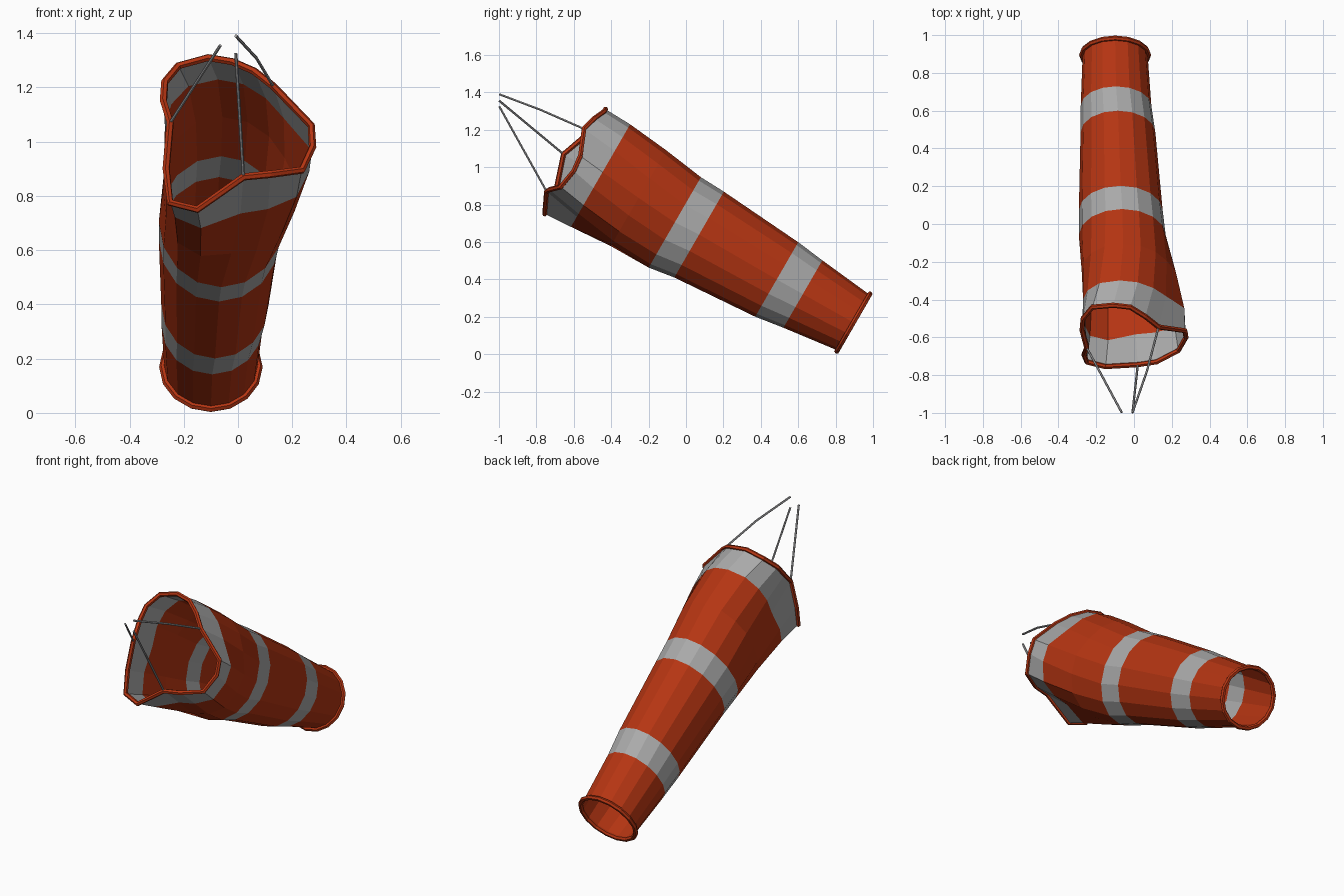
import bpy, bmesh, math
from mathutils import Vector

cube = bpy.data.objects.get("Cube")
if cube:
    bpy.data.objects.remove(cube, do_unlink=True)


def material(name, rgb):
    m = bpy.data.materials.new(name)
    m.use_nodes = True
    m.diffuse_color = (*rgb, 1)
    m.node_tree.nodes["Principled BSDF"].inputs["Base Color"].default_value = (*rgb, 1)
    return m


orange = material("orange fabric", (0.46, 0.035, 0.006))
grey = material("pale stripe", (0.40, 0.40, 0.40))
cord_grey = material("cord grey", (0.40, 0.40, 0.41))

SIDES = 16
ACROSS = Vector((1, 0, 0))
UP = Vector((0, 0.5, 0.866))      # upward direction in each cross-section
AXIS = Vector((0, -0.866, 0.5))   # from tail to mouth


def ring(cx, cy, cz, rx, rz):
    """Elliptical cross-section, clockwise from the top."""
    c = Vector((cx, cy, cz))
    angles = [2 * math.pi * i / SIDES for i in range(SIDES)]
    return [c + ACROSS * rx * math.sin(a) + UP * rz * math.cos(a) for a in angles]


def tube(name, points, radius, mat, closed):
    curve = bpy.data.curves.new(name, "CURVE")
    curve.dimensions = "3D"
    curve.bevel_depth = radius
    curve.bevel_resolution = 1
    curve.use_fill_caps = not closed
    s = curve.splines.new("POLY")
    s.points.add(len(points) - 1)
    for p, co in zip(s.points, points):
        p.co = (*co, 1)
    s.use_cyclic_u = closed
    s.use_smooth = False
    curve.materials.append(mat)
    ob = bpy.data.objects.new(name, curve)
    bpy.context.collection.objects.link(ob)
    bpy.ops.object.select_all(action="DESELECT")
    ob.select_set(True)
    bpy.context.view_layer.objects.active = ob
    bpy.ops.object.convert(target="MESH")


# Crumpled mouth edge, clockwise from the top
mouth = [Vector(p) for p in (
    (-0.11, -0.43, 1.31), (-0.02, -0.44, 1.295), (0.06, -0.49, 1.26), (0.13, -0.545, 1.205),
    (0.27, -0.565, 1.06), (0.275, -0.60, 0.98), (0.235, -0.67, 0.895), (0.12, -0.73, 0.88),
    (0.02, -0.745, 0.87), (-0.15, -0.755, 0.75), (-0.25, -0.73, 0.775), (-0.265, -0.69, 0.90),
    (-0.25, -0.655, 1.07), (-0.275, -0.56, 1.15), (-0.27, -0.50, 1.22), (-0.22, -0.44, 1.28))]


def blended(section, weight):
    """Pull a round section part of the way towards the mouth outline."""
    out = []
    for p, m in zip(section, mouth):
        flat = m - AXIS * (m - p).dot(AXIS)
        out.append(p.lerp(flat, weight))
    return out


# Sections from tail to mouth; bands between them alternate in colour
sections = [
    ring(-0.10, 0.895, 0.170, 0.172, 0.172),
    ring(-0.095, 0.625, 0.322, 0.187, 0.208),
    ring(-0.085, 0.485, 0.400, 0.198, 0.230),
    ring(-0.070, 0.070, 0.640, 0.222, 0.265),
    ring(-0.062, -0.060, 0.705, 0.230, 0.279),
    blended(ring(-0.04, -0.26, 0.825, 0.245, 0.298), 0.25),
    blended(ring(-0.01, -0.46, 0.950, 0.27, 0.315), 0.65),
    mouth,
]
striped = {1, 3, 6}

# Sleeve
bm = bmesh.new()
rows = [[bm.verts.new(p) for p in s] for s in sections]
for band, (a, b) in enumerate(zip(rows, rows[1:])):
    for i in range(SIDES):
        j = (i + 1) % SIDES
        f = bm.faces.new((a[i], a[j], b[j], b[i]))
        f.material_index = int(band in striped)
bmesh.ops.recalc_face_normals(bm, faces=bm.faces)
mesh = bpy.data.meshes.new("sleeve")
bm.to_mesh(mesh)
bm.free()
mesh.materials.append(orange)
mesh.materials.append(grey)
bpy.context.collection.objects.link(bpy.data.objects.new("sleeve", mesh))

# Hems at both ends
tube("mouth_hem", mouth, 0.014, orange, True)
tube("tail_hem", ring(-0.10, 0.895, 0.169, 0.177, 0.177), 0.014, orange, True)

# Bridle cords
cords = {
    "right_cord": [mouth[12], (-0.065, -0.998, 1.355)],
    "lower_cord": [mouth[8], (-0.008, -0.998, 1.325)],
    "left_cord": [mouth[3], (0.068, -0.78, 1.308), (-0.008, -0.998, 1.39)],
}
for name, path in cords.items():
    tube(name, path, 0.006, cord_grey, False)
